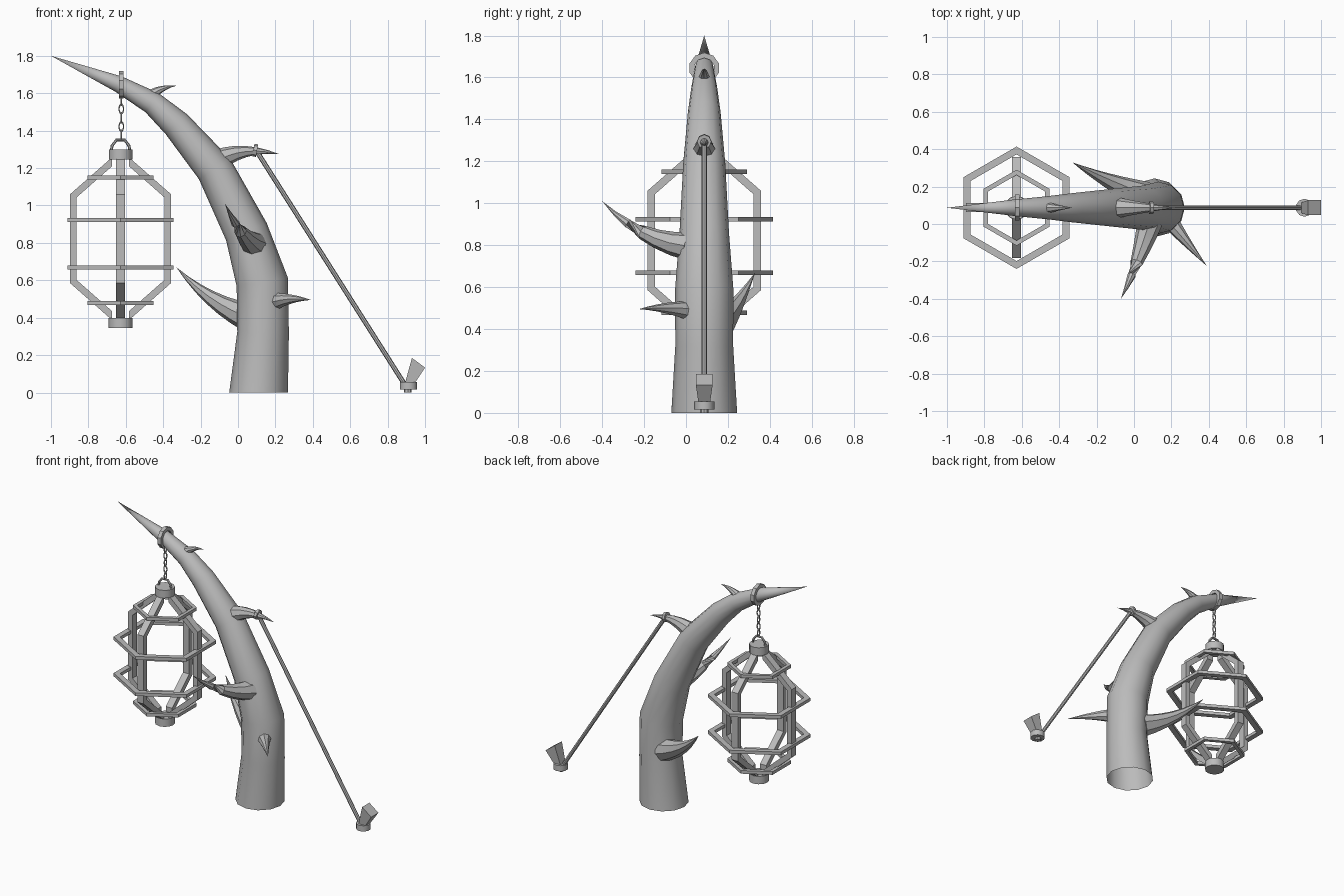
import bpy, bmesh, math
from mathutils import Vector, Matrix

old = bpy.data.objects.get("Cube")
if old:
    bpy.data.objects.remove(old, do_unlink=True)

grey = bpy.data.materials.new("plain grey")
grey.use_nodes = True
grey.diffuse_color = (0.5, 0.5, 0.5, 1)
grey.node_tree.nodes["Principled BSDF"].inputs["Base Color"].default_value = (0.5, 0.5, 0.5, 1)

Y = 0.087                                  # common centre plane
LANTERN = Vector((-0.628, Y, 0))


def finish(name, bm, smooth=False):
    bmesh.ops.recalc_face_normals(bm, faces=bm.faces)
    mesh = bpy.data.meshes.new(name)
    bm.to_mesh(mesh)
    bm.free()
    mesh.materials.append(grey)
    obj = bpy.data.objects.new(name, mesh)
    bpy.context.collection.objects.link(obj)
    if smooth:
        bpy.ops.object.select_all(action='DESELECT')
        obj.select_set(True)
        bpy.context.view_layer.objects.active = obj
        bpy.ops.object.shade_smooth_by_angle(angle=math.radians(40))
    return obj


def loft(name, path, radii, sides, smooth=True, caps=(True, True), start=None):
    """Round sections along a path; a zero last radius makes a point."""
    bm = bmesh.new()
    path = [Vector(p) for p in path]
    rings = []
    for i, (p, r) in enumerate(zip(path, radii)):
        t = (path[min(i + 1, len(path) - 1)] - path[max(i - 1, 0)]).normalized()
        if i == 0 and start:
            t = Vector(start)
        ref = Vector((0, 1, 0)) if abs(t.y) < 0.8 else Vector((1, 0, 0))
        u = ref.cross(t).normalized()
        v = t.cross(u)
        if r == 0:
            rings.append([bm.verts.new(p)] * sides)
            continue
        angles = [2 * math.pi * k / sides for k in range(sides)]
        rings.append([bm.verts.new(p + r * (u * math.cos(a) + v * math.sin(a))) for a in angles])
    for a, b in zip(rings, rings[1:]):
        for k in range(sides):
            n = (k + 1) % sides
            quad = [a[k], a[n], b[n], b[k]]
            bm.faces.new(list(dict.fromkeys(quad)))
    if caps[0]:
        bm.faces.new(rings[0])
    if caps[1] and radii[-1] > 0:
        bm.faces.new(rings[-1])
    return finish(name, bm, smooth)


def thorn(name, base, bend, tip, radius):
    """Curved spike along a quadratic curve."""
    a, b, c = Vector(base), Vector(bend), Vector(tip)
    steps = [k / 6 for k in range(7)]
    path = [a * (1 - t) ** 2 + b * 2 * t * (1 - t) + c * t * t for t in steps]
    return loft(name, path, [radius * (1 - t) for t in steps], 8)


def band(name, centre, outer, inner, height, sides, turn=0.0, tilt=None):
    """Flat polygonal ring with a rectangular section."""
    bm = bmesh.new()
    rows = []
    for k in range(sides):
        a = turn + 2 * math.pi * k / sides
        rows.append([bm.verts.new((r * math.cos(a), r * math.sin(a), z * height / 2))
                     for r, z in ((outer, -1), (outer, 1), (inner, 1), (inner, -1))])
    for k in range(sides):
        a, b = rows[k], rows[(k + 1) % sides]
        for j in range(4):
            n = (j + 1) % 4
            bm.faces.new((a[j], b[j], b[n], a[n]))
    bm.transform(Matrix.Translation(centre) @ (tilt or Matrix()))
    return finish(name, bm)


def drum(name, centre, radius, height, sides):
    bm = bmesh.new()
    bmesh.ops.create_cone(bm, cap_ends=True, segments=sides, radius1=radius,
                          radius2=radius, depth=height,
                          matrix=Matrix.Translation(centre))
    return finish(name, bm, True)


# Curved trunk, open underneath
sections = ((0.11, 0, 0.157), (0.134, 0.32, 0.138), (0.13, 0.59, 0.139),
            (0.045, 0.86, 0.118), (-0.125, 1.195, 0.1), (-0.33, 1.435, 0.078),
            (-0.46, 1.55, 0.062), (-0.64, 1.65, 0.044), (-1, 1.8, 0))
loft("trunk", [(x, Y, z) for x, z, r in sections], [s[2] for s in sections], 12,
     caps=(False, True), start=(0, 0, 1))

# Thorns
thorn("back_thorn", (0.06, 0.15, 0.4), (-0.16, 0.23, 0.48), (-0.33, 0.33, 0.67), 0.078)
thorn("front_thorn", (0.085, 0.01, 0.795), (0.02, -0.22, 0.82), (-0.07, -0.4, 1.01), 0.068)
thorn("side_thorn", (0.19, 0.02, 0.485), (0.28, -0.1, 0.51), (0.39, -0.225, 0.495), 0.048)
thorn("rope_thorn", (-0.11, Y, 1.24), (0.03, Y, 1.32), (0.22, Y, 1.275), 0.06)
thorn("top_thorn", (-0.47, Y, 1.585), (-0.41, Y, 1.635), (-0.33, Y, 1.64), 0.032)

# Hanging ring around the branch
sideways = Matrix.Rotation(math.pi / 2, 4, 'Y')
band("branch_ring", (-0.624, Y, 1.645), 0.073, 0.048, 0.026, 10, tilt=sideways)

# Chain of alternating oval links
for i in range(5):
    bm = bmesh.new()
    major, minor = 10, 5
    grid = []
    for k in range(major):
        a = 2 * math.pi * k / major
        grid.append([])
        for j in range(minor):
            b = 2 * math.pi * j / minor
            r = 1 + 0.3 * math.cos(b)
            grid[-1].append(bm.verts.new((0.012 * r * math.cos(a), 0.005 * math.sin(b),
                                          0.023 * r * math.sin(a))))
    for k in range(major):
        a, b = grid[k], grid[(k + 1) % major]
        for j in range(minor):
            n = (j + 1) % minor
            bm.faces.new((a[j], b[j], b[n], a[n]))
    bm.transform(Matrix.Translation((-0.624, Y, 1.375 + 0.047 * i))
                 @ Matrix.Rotation(math.pi / 2 * (i + 1), 4, 'Z'))
    finish(f"chain_link_{i + 1}", bm, True)

# Lantern caps and bail
drum("lantern_top_cap", LANTERN + Vector((0, 0, 1.273)), 0.063, 0.055, 12)
drum("lantern_bottom_cap", LANTERN + Vector((0, 0, 0.372)), 0.064, 0.055, 12)
bail = ((-0.05, 1.29), (-0.045, 1.32), (-0.022, 1.35), (0.022, 1.35), (0.045, 1.32), (0.05, 1.29))
loft("lantern_bail", [LANTERN + Vector((x, 0, z)) for x, z in bail], [0.008] * 6, 6)

# Lantern hexagonal hoops
for name, z, outer, inner in (("upper_hoop", 0.923, 0.327, 0.285),
                              ("lower_hoop", 0.668, 0.327, 0.285),
                              ("top_hoop", 1.15, 0.203, 0.175),
                              ("bottom_hoop", 0.478, 0.203, 0.175)):
    band(name, LANTERN + Vector((0, 0, z)), outer, inner, 0.022, 6, math.pi / 6)

# Four bent lantern ribs
outline = ((0.045, 1.258), (0.27, 1.06), (0.27, 0.585), (0.045, 0.387))
inside = ((0.045, 1.21), (0.235, 1.043), (0.235, 0.602), (0.045, 0.435))
for i in range(4):
    bm = bmesh.new()
    rows = [[bm.verts.new((r, w, z)) for (r, z), w in
             ((o, -0.024), (o, 0.024), (n, 0.024), (n, -0.024))]
            for o, n in zip(outline, inside)]
    for a, b in zip(rows, rows[1:]):
        for j in range(4):
            n = (j + 1) % 4
            bm.faces.new((a[j], b[j], b[n], a[n]))
    bm.faces.new(rows[0])
    bm.faces.new(rows[-1])
    bm.transform(Matrix.Translation(LANTERN) @ Matrix.Rotation(math.pi / 2 * i, 4, 'Z'))
    finish(f"lantern_rib_{i + 1}", bm)

# Guy rope and its loop on the thorn
loft("guy_rope", [(0.1, Y, 1.29), (0.89, Y, 0.045)], [0.013] * 2, 8)
band("rope_loop", (0.092, Y, 1.295), 0.034, 0.016, 0.02, 8,
     tilt=Matrix.Rotation(math.radians(100), 4, 'Y'))

# Ground anchor
drum("anchor_collar", (0.912, Y, 0.035), 0.048, 0.04, 10)
drum("anchor_foot", (0.908, Y, 0.01), 0.02, 0.02, 8)
bm = bmesh.new()
low = [bm.verts.new(p) for p in ((0.893, Y - 0.028, 0.05), (0.945, Y - 0.028, 0.05),
                                 (0.945, Y + 0.028, 0.05), (0.893, Y + 0.028, 0.05))]
high = [bm.verts.new(p) for p in ((0.93, Y - 0.04, 0.185), (1.0, Y - 0.04, 0.133),
                                  (1.0, Y + 0.04, 0.133), (0.93, Y + 0.04, 0.185))]
for k in range(4):
    n = (k + 1) % 4
    bm.faces.new((low[k], low[n], high[n], high[k]))
bm.faces.new(low)
bm.faces.new(high)
finish("anchor_head", bm)
